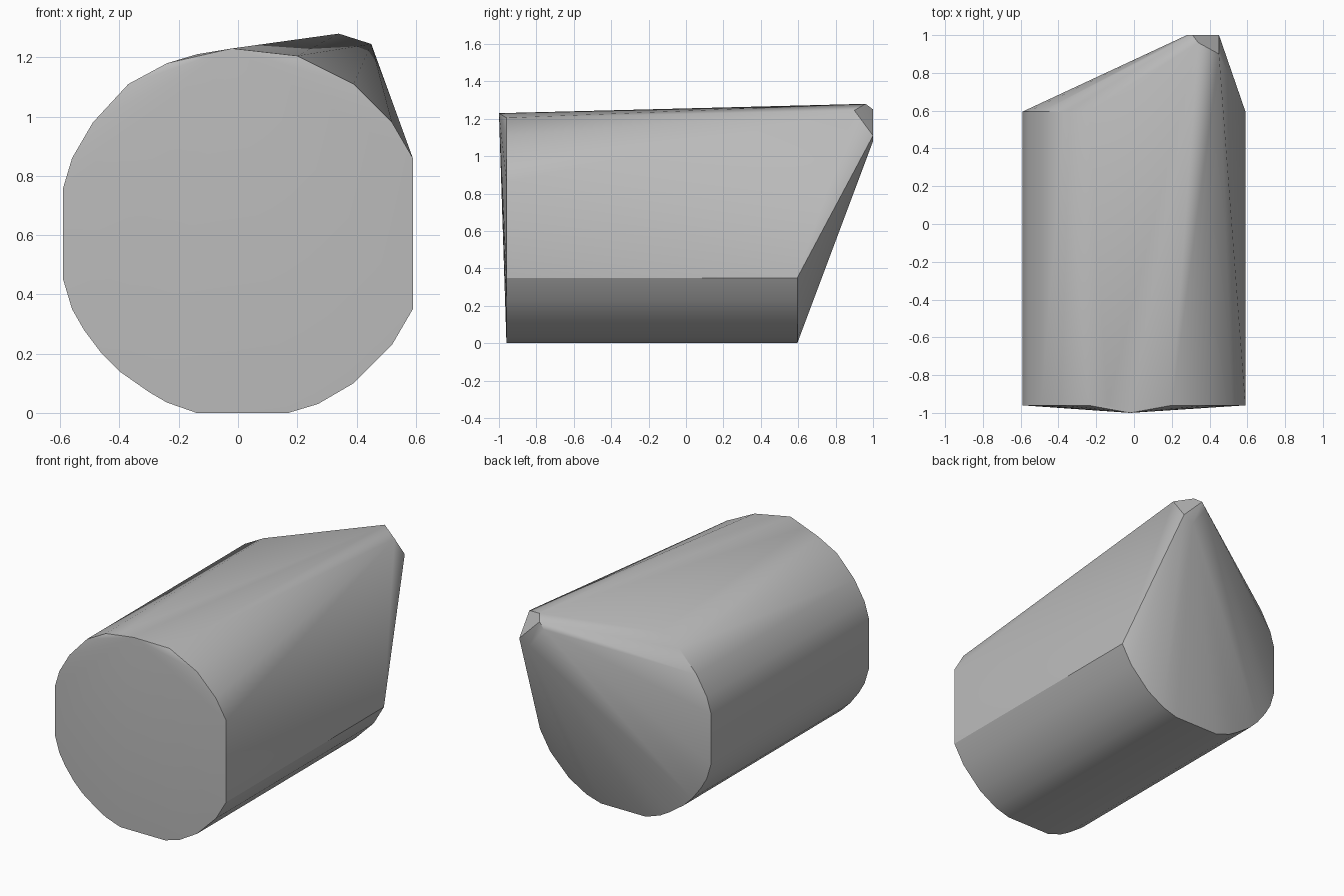
import bpy, bmesh, math

cube = bpy.data.objects.get("Cube")
if cube:
    bpy.data.objects.remove(cube)

grey = bpy.data.materials.new("plain_grey")
grey.use_nodes = True
colour = (0.5, 0.5, 0.5, 1)
grey.diffuse_color = colour
grey.node_tree.nodes["Principled BSDF"].inputs["Base Color"].default_value = colour

# Cross-section: upper left, down and under to the lower right
rim = [(-0.24, 1.18), (-0.37, 1.11), (-0.49, 0.98), (-0.56, 0.86),
       (-0.59, 0.76), (-0.59, 0.45), (-0.56, 0.35), (-0.52, 0.28),
       (-0.46, 0.2), (-0.4, 0.14), (-0.3, 0.07), (-0.24, 0.035),
       (-0.14, 0), (0.17, 0), (0.27, 0.03), (0.39, 0.1),
       (0.52, 0.23), (0.59, 0.35)]
# Upper right part of the section, present at the front only
front_rim = [(0.59, 0.86), (0.52, 0.98), (0.39, 1.11), (0.2, 1.205), (-0.14, 1.21)]
front_peak = (-0.02, -1, 1.23)
# Blunt tip at the upper back
tip = [(0.34, 0.96, 1.28), (0.45, 0.9, 1.245), (0.45, 1, 1.11),
       (0.31, 1, 1.25), (0.28, 1, 1.21), (0.38, 1, 1.08)]

points = [(x, -0.96, z) for x, z in rim + front_rim]
points += [(x, 0.595, z) for x, z in rim]
points += tip + [front_peak]

# Stretch a convex skin over the sections and the tip
bm = bmesh.new()
for p in points:
    bm.verts.new(p)
hull = bmesh.ops.convex_hull(bm, input=bm.verts[:])
loose = [v for v in bm.verts if not v.link_faces]
bmesh.ops.delete(bm, geom=loose, context="VERTS")
bmesh.ops.recalc_face_normals(bm, faces=bm.faces[:])

mesh = bpy.data.meshes.new("slanted_barrel_hull")
bm.to_mesh(mesh)
bm.free()
mesh.materials.append(grey)
body = bpy.data.objects.new("slanted_barrel_hull", mesh)
bpy.context.collection.objects.link(body)

bpy.context.view_layer.objects.active = body
body.select_set(True)
bpy.ops.object.shade_smooth_by_angle(angle=math.radians(30))
